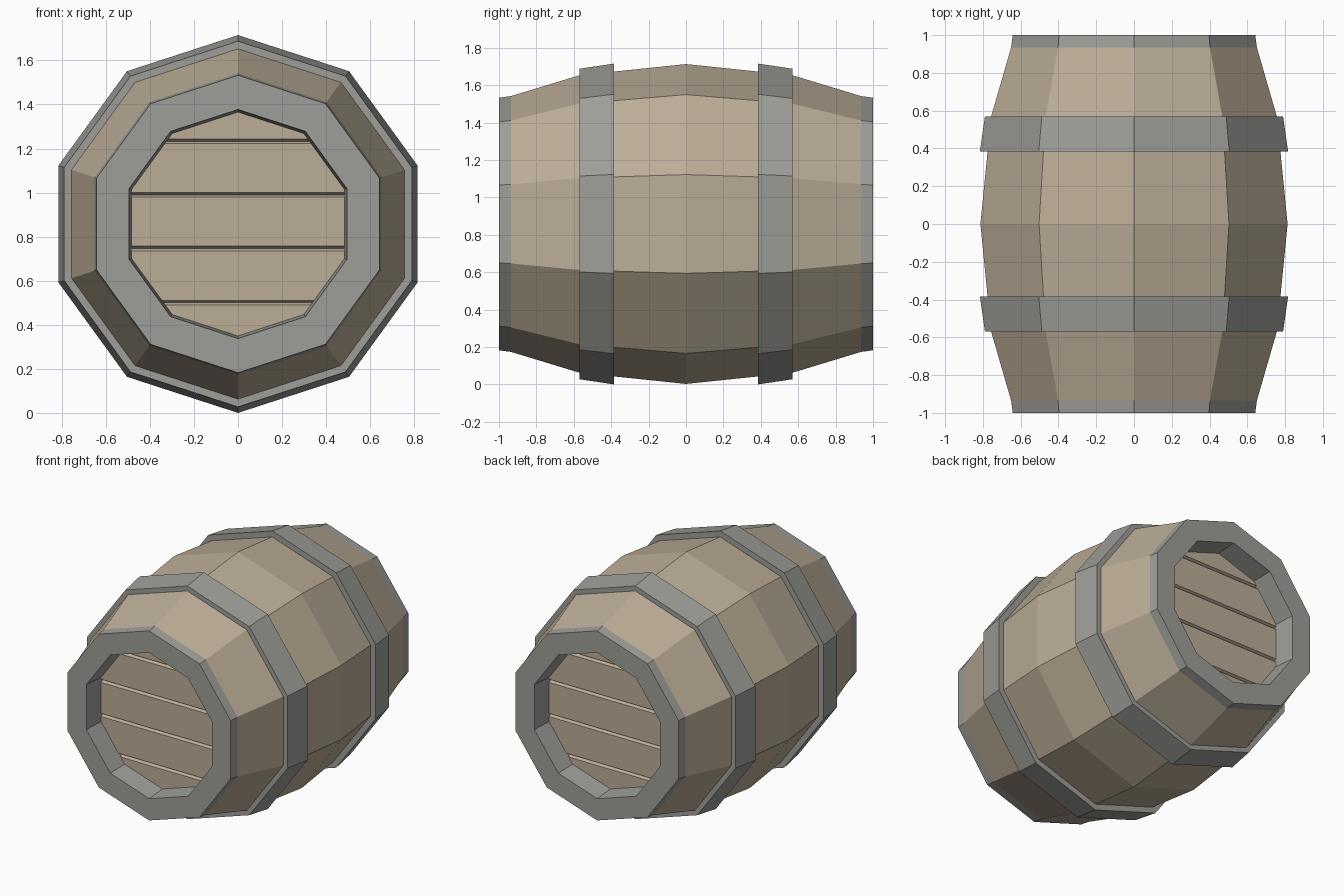
import bpy, bmesh
from math import cos, sin, radians

if "Cube" in bpy.data.objects:
    bpy.data.objects.remove(bpy.data.objects["Cube"])

SIDES = 10
CENTRE_Z = 0.8575


def material(name, rgb):
    m = bpy.data.materials.new(name)
    m.diffuse_color = (*rgb, 1)
    m.use_nodes = True
    m.node_tree.nodes["Principled BSDF"].inputs["Base Color"].default_value = m.diffuse_color
    return m


wood = material("wood", (0.50, 0.42, 0.31))
metal = material("metal", (0.34, 0.34, 0.32))


def ring(bm, y, r):
    angles = [radians(18 + 360 / SIDES * k) for k in range(SIDES)]
    return [bm.verts.new((r * cos(a), y, CENTRE_Z + r * sin(a))) for a in angles]


def finish(bm, name, mat):
    mesh = bpy.data.meshes.new(name)
    bm.to_mesh(mesh)
    bm.free()
    mesh.materials.append(mat)
    obj = bpy.data.objects.new(name, mesh)
    bpy.context.collection.objects.link(obj)
    return obj


def lathe(name, profile, mat):
    """Ten-sided revolve of (y, radius) points about the barrel axis."""
    bm = bmesh.new()
    rings = [ring(bm, y, r) for y, r in profile]
    for a, b in zip(rings, rings[1:]):
        for j in range(SIDES):
            k = (j + 1) % SIDES
            bm.faces.new((a[j], b[j], b[k], a[k]))
    return finish(bm, name, mat)


def mirrored(profile):
    return [(-y, r) for y, r in reversed(profile)]


def head(name, side):
    """Flat end disc with V grooves between the planks."""
    bm = bmesh.new()
    bm.faces.new(ring(bm, side * 0.85, 0.508))
    for z in (0.50, 0.747, 0.99, 1.233):
        for dz in (-0.011, 0, 0.011):
            bmesh.ops.bisect_plane(bm, geom=bm.verts[:] + bm.edges[:] + bm.faces[:],
                                   plane_co=(0, 0, z + dz), plane_no=(0, 0, 1))
        for v in bm.verts:
            if abs(v.co.z - z) < 0.001:
                v.co.y -= side * 0.02
    bm.normal_update()
    bmesh.ops.reverse_faces(bm, faces=[f for f in bm.faces if f.normal.y * side < 0])
    return finish(bm, name, wood)


# Bulging stave body
half = [(0, 0.855), (0.385, 0.815), (0.57, 0.795), (0.935, 0.684)]
lathe("staves", mirrored(half[1:]) + half, wood)

# Hoops, end rims with recessed inner walls, and plank heads
hoop = [(0.385, 0.815), (0.385, 0.8575), (0.57, 0.83), (0.57, 0.795)]
rim = [(0.935, 0.684), (1.0, 0.675), (1.0, 0.52), (0.85, 0.508), (0.82, 0.508)]
for label, side in (("front", -1), ("back", 1)):
    lathe(label + "_hoop", hoop if side > 0 else mirrored(hoop), metal)
    lathe(label + "_rim", rim if side > 0 else mirrored(rim), metal)
    head(label + "_head", side)
